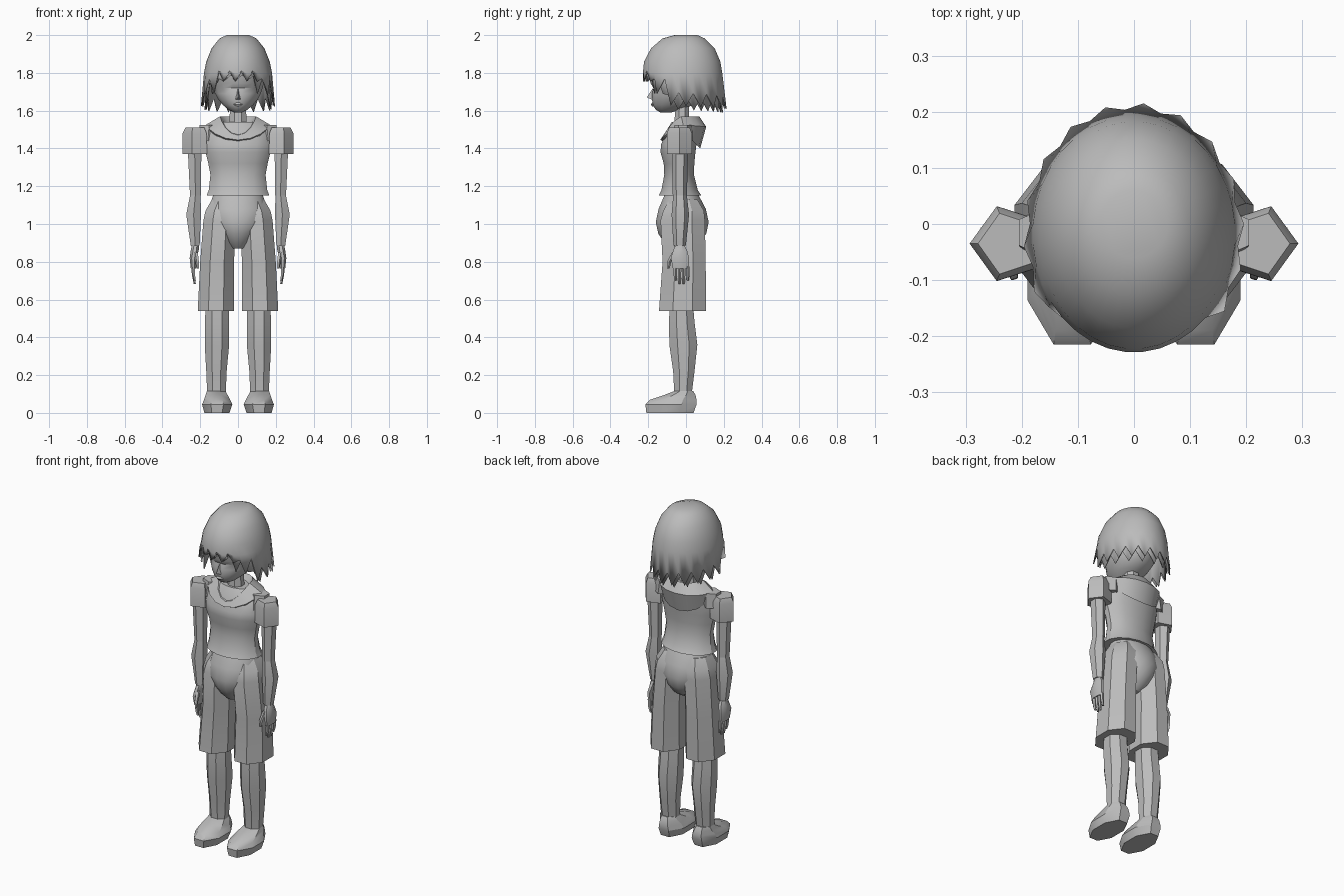
import bpy
import bmesh
from math import sin, cos, pi, radians

cube = bpy.data.objects.get("Cube")
if cube:
    bpy.data.objects.remove(cube, do_unlink=True)

grey = bpy.data.materials.new("plain grey")
grey.use_nodes = True
GREY = (0.5, 0.5, 0.5, 1)
grey.diffuse_color = GREY
grey.node_tree.nodes["Principled BSDF"].inputs["Base Color"].default_value = GREY


def finish(name, bm):
    """Turn a bmesh into a shaded object with the shared material."""
    bmesh.ops.recalc_face_normals(bm, faces=bm.faces)
    mesh = bpy.data.meshes.new(name)
    bm.to_mesh(mesh)
    bm.free()
    mesh.materials.append(grey)
    obj = bpy.data.objects.new(name, mesh)
    bpy.context.collection.objects.link(obj)
    bpy.ops.object.select_all(action='DESELECT')
    obj.select_set(True)
    bpy.context.view_layer.objects.active = obj
    bpy.ops.object.shade_smooth_by_angle(angle=radians(30))
    return obj


def skin(name, loops, caps=(True, True)):
    """Join closed loops of points with quads and optional end caps."""
    bm = bmesh.new()
    rows = [[bm.verts.new(p) for p in loop] for loop in loops]
    for a, b in zip(rows, rows[1:]):
        for i in range(len(a)):
            j = (i + 1) % len(a)
            bm.faces.new((a[i], a[j], b[j], b[i]))
    for row, cap in zip((rows[0], rows[-1]), caps):
        if cap:
            bm.faces.new(row)
    return finish(name, bm)


def oval(z, x0, x1, y0, y1, n, side=1):
    """Loop filling a box; even counts get flat front and side faces."""
    turn, grow = (pi / n, 1 / cos(pi / n)) if n % 2 == 0 else (0, 1)
    cx, cy, rx, ry = (x0 + x1) / 2, (y0 + y1) / 2, (x1 - x0) / 2, (y1 - y0) / 2
    loop = []
    for i in range(n):
        a = turn + 2 * pi * i / n
        loop.append((side * (cx + rx * grow * cos(a)), cy + ry * grow * sin(a), z))
    return loop


def limb(name, n, rings, side=1):
    return skin(name, [oval(*r, n, side) for r in rings])


def trunk(name, n, rings):
    return skin(name, [oval(z, -w, w, y0, y1, n) for z, w, y0, y1 in rings])


# Shirt, pelvis, neck
trunk("shirt", 16, [
    (1.15, .166, -.145, .082), (1.18, .155, -.13, .062), (1.26, .146, -.115, .042),
    (1.32, .157, -.118, .044), (1.38, .172, -.135, .05), (1.42, .176, -.132, .055),
    (1.5, .165, -.1, .06), (1.54, .1, -.075, .05)])
trunk("pelvis", 16, [
    (.87, .04, -.085, .03), (.9, .075, -.115, .075), (.95, .11, -.147, .108),
    (1.01, .15, -.16, .12), (1.08, .157, -.145, .105), (1.15, .132, -.115, .068)])
trunk("neck", 8, [(1.48, .05, -.065, .02), (1.64, .04, -.055, .015)])

# Head with a shallow eye hollow
trunk("head", 16, [
    (1.59, .02, -.135, -.08), (1.605, .05, -.16, -.03), (1.63, .08, -.176, .04),
    (1.66, .105, -.18, .08), (1.69, .12, -.18, .1), (1.72, .13, -.172, .11),
    (1.745, .137, -.188, .12), (1.82, .145, -.19, .13), (1.9, .11, -.14, .1)])

# Nose and lips
bm = bmesh.new()
tip, top = bm.verts.new((0, -.208, 1.67)), bm.verts.new((0, -.175, 1.72))
wings = [bm.verts.new((x, -.172, 1.655)) for x in (-.018, .018)]
for tri in ((tip, top, wings[0]), (tip, wings[1], top), (tip, wings[0], wings[1])):
    bm.faces.new(tri)
finish("nose", bm)
trunk("lips", 8, [(1.623, .014, -.18, -.15), (1.632, .026, -.186, -.15),
                  (1.642, .016, -.18, -.15)])


def hair_shell(name, n, inset, drop, start):
    """Cap of hair ending in pointed locks, shorter over the face."""
    rings = [(2, .06, -.06, .06), (1.982, .098, -.125, .1), (1.93, .14, -.185, .152),
             (1.86, .168, -.222, .182), (1.8, .18, -.228, .192)]
    loops = [oval(z - inset, inset - w, w - inset, y0 + inset, y1 - inset, n)
             for z, w, y0, y1 in rings]
    fringe = []
    for i, (x, y, z) in enumerate(loops[-1]):
        back = (i * 2 + 1) * pi / n
        t = abs((back - 1.5 * pi + pi) % (2 * pi) - pi)
        if t < .65:
            low, high = 1.755, 1.81
        elif t < 1.15:
            low, high = 1.69, 1.77
        else:
            low, high = 1.64 - .01 * t, 1.71 - .01 * t
        point = (i + start) % 2 == 0
        flare = 1 + (.12 if point else .06) * (t > .8)
        fringe.append((x * (flare - .03 * (t > .8)), y * flare,
                       (low if point else high) - drop * (t > 1.15)))
    obj = skin(name, loops + [fringe], (True, False))
    thick = obj.modifiers.new("thickness", 'SOLIDIFY')
    thick.thickness = .006
    return obj


hair_shell("outer_hair", 36, 0, 0, 0)
hair_shell("inner_hair", 32, .017, .02, 1)

# Hood: a rolled collar, low in a V at the front and hanging behind
bands = [[], [], [], []]
COUNT = 16
for i in range(COUNT):
    a = 2 * pi * i / COUNT
    s, c = sin(a), cos(a)
    front, rear = max(0, -c) ** 1.5, max(0, c)
    bands[0].append((.075 * s, -.03 + .075 * c, 1.54 - .065 * front))
    bands[1].append((.095 * s, -.025 + .095 * c, 1.57 - .1 * front))
    bands[2].append((.17 * s, -.015 + .122 * c, 1.525 - .08 * front - .01 * rear))
    bands[3].append((.155 * s, -.015 + .09 * c, 1.49 - .06 * front - .09 * rear))
skin("hood", bands, (False, False))

for side, label in ((1, "left"), (-1, "right")):
    # Sleeve and shoulder bridge
    limb(label + "_sleeve", 5, [
        (1.37, .151, .293, -.105, .035), (1.48, .153, .293, -.105, .035),
        (1.51, .167, .278, -.092, .022)], side)
    limb(label + "_shoulder", 6, [
        (1.44, .12, .2, -.07, .03), (1.525, .1, .205, -.055, .025)], side)

    # Arm
    limb(label + "_upper_arm", 6, [
        (1.15, .196, .254, -.065, .0), (1.4, .194, .266, -.07, .005)], side)
    limb(label + "_forearm", 6, [
        (.885, .203, .25, -.062, -.005), (1.05, .196, .274, -.07, .01),
        (1.15, .198, .254, -.063, .0)], side)

    # Hand
    limb(label + "_palm", 8, [
        (.765, .222, .25, -.07, .015), (.82, .22, .256, -.08, .016),
        (.86, .208, .25, -.068, .006), (.89, .206, .244, -.055, -.01)], side)
    for k, name in enumerate(("index", "middle", "ring", "little")):
        y = -.062 + .022 * k
        end = .7 - .018 * (k in (1, 2))
        limb(f"{label}_{name}_finger", 5, [
            (end, .222, .234, y, y + .011), (.73, .226, .244, y - .004, y + .015),
            (.775, .226, .248, y - .004, y + .016)], side)
    limb(label + "_thumb", 5, [
        (.765, .206, .22, -.1, -.086), (.8, .205, .226, -.1, -.078),
        (.85, .21, .236, -.075, -.045)], side)

    # Shorts leg, shin, shoe
    limb(label + "_shorts_leg", 8, [
        (.54, .021, .213, -.143, .107), (.8, .021, .2, -.124, .104),
        (1.02, .012, .183, -.135, .1), (1.07, .01, .172, -.12, .095),
        (1.13, .01, .138, -.09, .06)], side)
    limb(label + "_shin", 8, [
        (.1, .065, .163, -.062, .03), (.22, .06, .168, -.068, .045),
        (.36, .047, .176, -.088, .06), (.48, .048, .175, -.09, .045),
        (.6, .05, .17, -.085, .035)], side)
    limb(label + "_shoe", 8, [
        (0, .045, .178, -.21, .04), (.045, .03, .19, -.215, .056),
        (.07, .042, .18, -.19, .056), (.095, .055, .172, -.115, .05),
        (.116, .068, .164, -.06, .038)], side)
